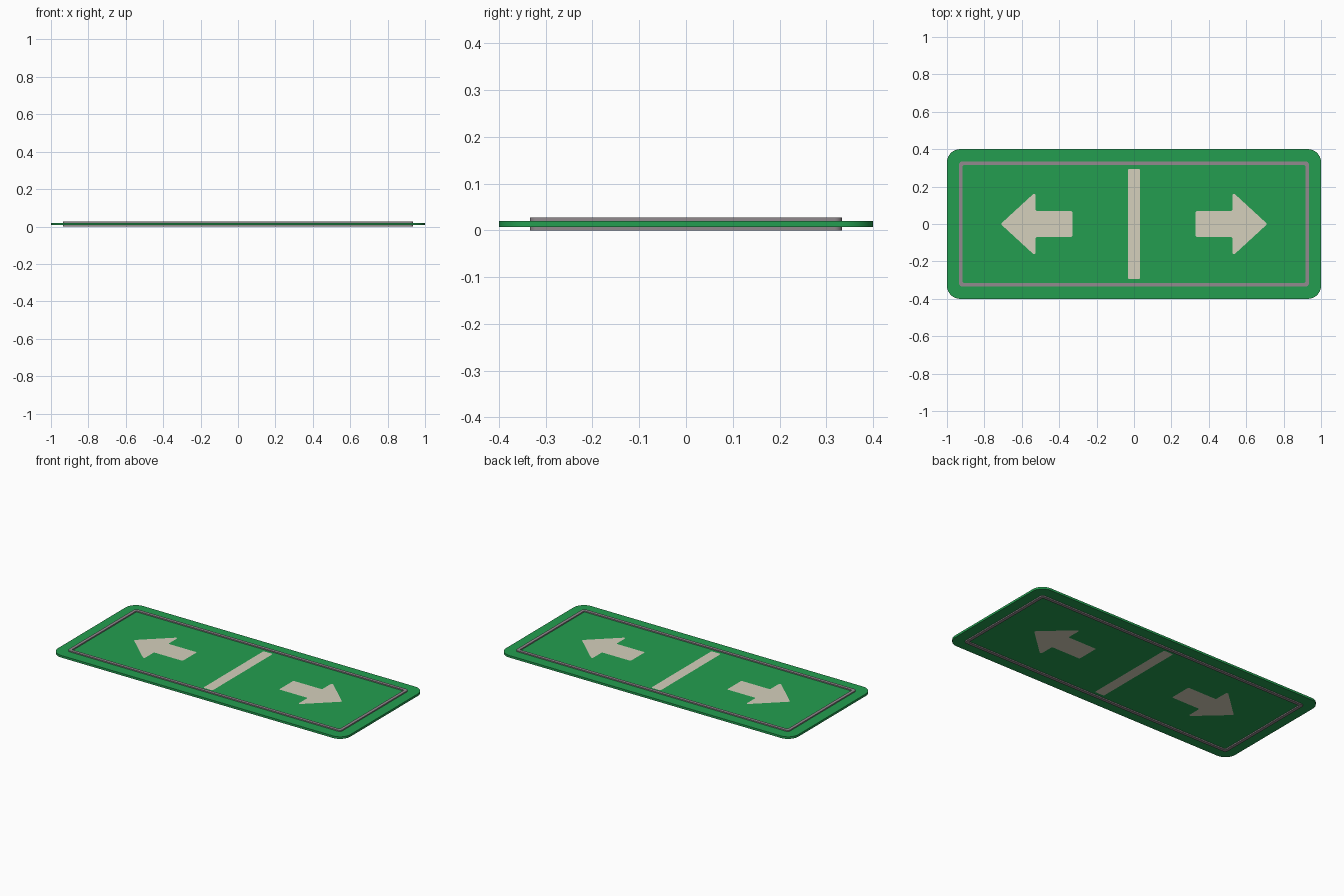
import bpy, bmesh, math
from mathutils import Vector

if "Cube" in bpy.data.objects:
    bpy.data.objects.remove(bpy.data.objects["Cube"])


def material(name, rgb):
    m = bpy.data.materials.new(name)
    lin = [((c / 255 + 0.055) / 1.055) ** 2.4 for c in rgb]
    m.diffuse_color = (*lin, 1)
    m.use_nodes = True
    m.node_tree.nodes["Principled BSDF"].inputs["Base Color"].default_value = m.diffuse_color
    return m


GREEN = material("sign green", (36, 158, 80))
CREAM = material("cream marking", (213, 208, 188))
GREY = material("border grey", (146, 138, 142))

Z_BOT, Z_TOP, Z_MAX = 0.007, 0.02, 0.027


def rounded(points, radius, steps=6):
    """Round the corners of a 2D outline with tangent arcs."""
    out, n = [], len(points)
    for i in range(n):
        p = Vector(points[i])
        a = (Vector(points[i - 1]) - p).normalized()
        b = (Vector(points[(i + 1) % n]) - p).normalized()
        half = a.angle(b) / 2
        centre = p + (a + b).normalized() * (radius / math.sin(half))
        tangent = radius / math.tan(half)
        v0, v1 = p + a * tangent - centre, p + b * tangent - centre
        for k in range(steps + 1):
            v = v0.lerp(v1, k / steps).normalized() * radius
            out.append(centre + v)
    return out


def box(x, y):
    return [(-x, -y), (x, -y), (x, y), (-x, y)]


def finish(name, bm, mat, smooth=False):
    me = bpy.data.meshes.new(name)
    bm.to_mesh(me)
    bm.free()
    ob = bpy.data.objects.new(name, me)
    bpy.context.collection.objects.link(ob)
    me.materials.append(mat)
    if smooth:
        bpy.ops.object.select_all(action='DESELECT')
        ob.select_set(True)
        bpy.context.view_layer.objects.active = ob
        bpy.ops.object.shade_smooth_by_angle(angle=math.radians(35))
    return ob


def loop(bm, outline, z):
    return [bm.verts.new((p[0], p[1], z)) for p in outline]


def bridge(bm, a, b):
    n = len(a)
    for i in range(n):
        j = (i + 1) % n
        bm.faces.new((a[i], a[j], b[j], b[i]))


# Rounded sign board
bm = bmesh.new()
outline = rounded(box(1.0, 0.4), 0.07, 10)
low, high = loop(bm, outline, Z_BOT), loop(bm, outline, Z_TOP)
bridge(bm, low, high)
bm.faces.new(high)
bm.faces.new(low[::-1])
finish("sign_board", bm, GREEN, True)


# Raised border rim on one side of the board
def border(name, z_base, z_out):
    bm = bmesh.new()
    outer = rounded(box(0.935, 0.334), 0.016, 4)
    inner = rounded(box(0.916, 0.315), 0.008, 4)
    rings = [loop(bm, o, z) for o, z in
             ((outer, z_base), (outer, z_out), (inner, z_out), (inner, z_base))]
    for i in range(4):
        bridge(bm, rings[i], rings[(i + 1) % 4])
    bmesh.ops.recalc_face_normals(bm, faces=bm.faces)
    finish(name, bm, GREY, True)


# Flat painted marking
def marking(name, outline, z, up):
    bm = bmesh.new()
    f = bm.faces.new(loop(bm, outline, z))
    f.normal_update()
    if (f.normal.z > 0) != up:
        f.normal_flip()
    finish(name, bm, CREAM)


arrow = rounded([(0.33, -0.07), (0.526, -0.07), (0.526, -0.172), (0.713, 0),
                 (0.526, 0.172), (0.526, 0.07), (0.33, 0.07)], 0.008, 4)
left_arrow = [(-p[0], p[1]) for p in arrow]
bar = rounded(box(0.032, 0.295), 0.008, 4)

# Both faces carry the same rim, arrows and centre bar
for side, base, out, up in (("top", Z_TOP, Z_MAX, True), ("bottom", Z_BOT, 0.0, False)):
    border(side + "_border", base, out)
    z = base + (0.0007 if up else -0.0007)
    marking(side + "_right_arrow", arrow, z, up)
    marking(side + "_left_arrow", left_arrow, z, up)
    marking(side + "_centre_bar", bar, z, up)
